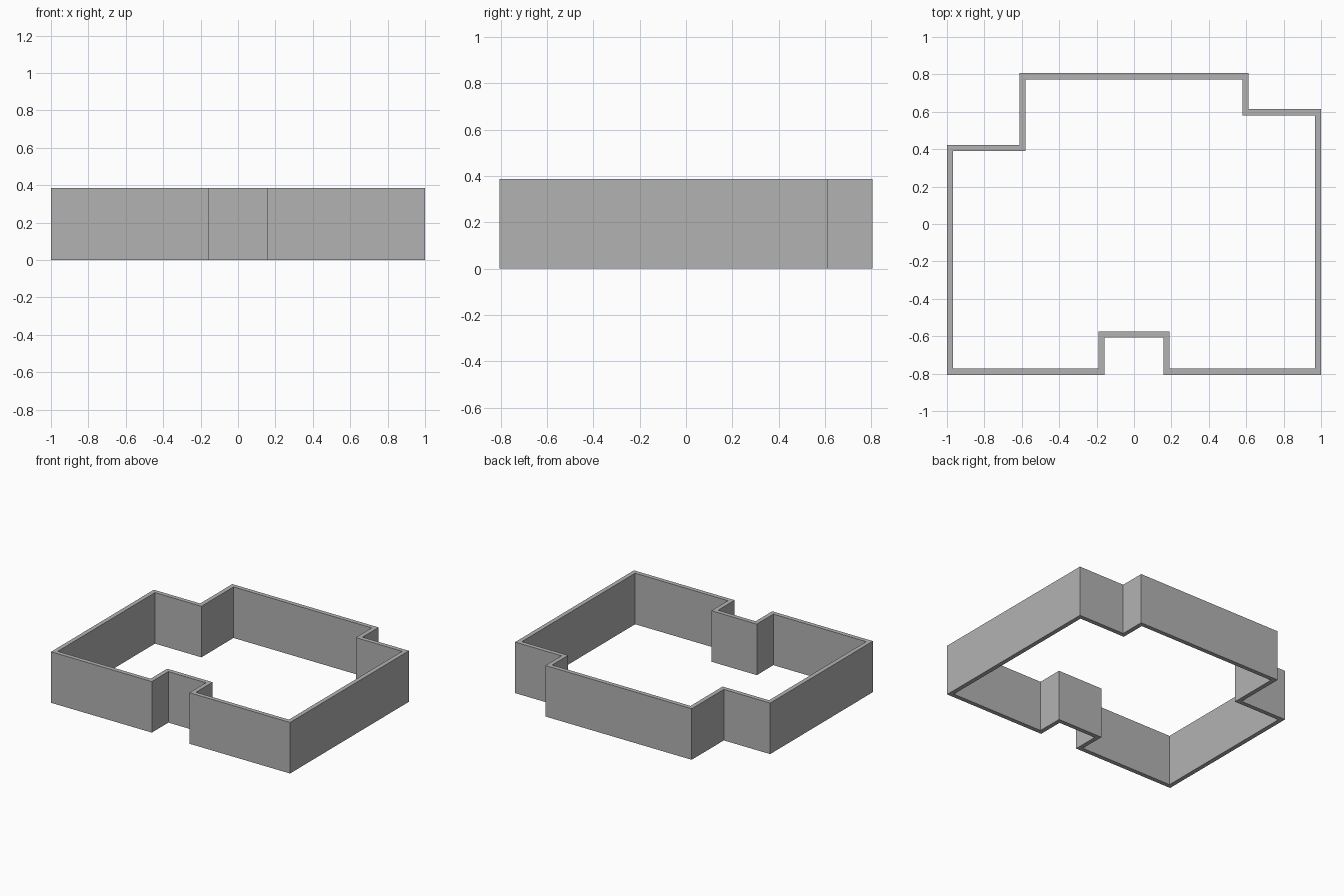
import bpy
import bmesh

HEIGHT = 0.386
THICKNESS = 0.033

cube = bpy.data.objects.get("Cube")
if cube:
    bpy.data.objects.remove(cube, do_unlink=True)

# Single wall colour
grey = bpy.data.materials.new("wall grey")
grey.use_nodes = True
colour = (0.45, 0.45, 0.45, 1)
grey.diffuse_color = colour
grey.node_tree.nodes["Principled BSDF"].inputs["Base Color"].default_value = colour

# Outer outline, counter-clockwise from the front right corner
front, back, side = -0.806, 0.806, 1.0
notch_x, notch_y = 0.157, -0.608
step_x, left_step_y, right_step_y = 0.612, 0.614, 0.422
outline = [
    (-side, front), (-notch_x, front), (-notch_x, notch_y),
    (notch_x, notch_y), (notch_x, front), (side, front),
    (side, left_step_y), (step_x, left_step_y), (step_x, back),
    (-step_x, back), (-step_x, right_step_y), (-side, right_step_y),
]


def inner_corner(i):
    """Mitred corner of the outline moved inward by the wall thickness."""
    x, y = outline[i]
    px, py = outline[i - 1]
    nx, ny = outline[(i + 1) % len(outline)]
    for ax, ay, bx, by in ((px, py, x, y), (x, y, nx, ny)):
        if ay == by:
            inner_y = y + (THICKNESS if bx > ax else -THICKNESS)
        else:
            inner_x = x + (THICKNESS if by < ay else -THICKNESS)
    return inner_x, inner_y


# Floor ring of mitred quads, raised into a hollow perimeter wall
bm = bmesh.new()
outer = [bm.verts.new((x, y, 0)) for x, y in outline]
inner = [bm.verts.new((*inner_corner(i), 0)) for i in range(len(outline))]
for i in range(len(outline)):
    j = (i + 1) % len(outline)
    bm.faces.new((outer[i], outer[j], inner[j], inner[i]))
raised = bmesh.ops.extrude_face_region(bm, geom=bm.faces[:], use_keep_orig=True)
top = [v for v in raised["geom"] if isinstance(v, bmesh.types.BMVert)]
bmesh.ops.translate(bm, verts=top, vec=(0, 0, HEIGHT))
bmesh.ops.recalc_face_normals(bm, faces=bm.faces[:])

mesh = bpy.data.meshes.new("perimeter_wall")
bm.to_mesh(mesh)
bm.free()
mesh.materials.append(grey)
wall = bpy.data.objects.new("perimeter_wall", mesh)
bpy.context.collection.objects.link(wall)
